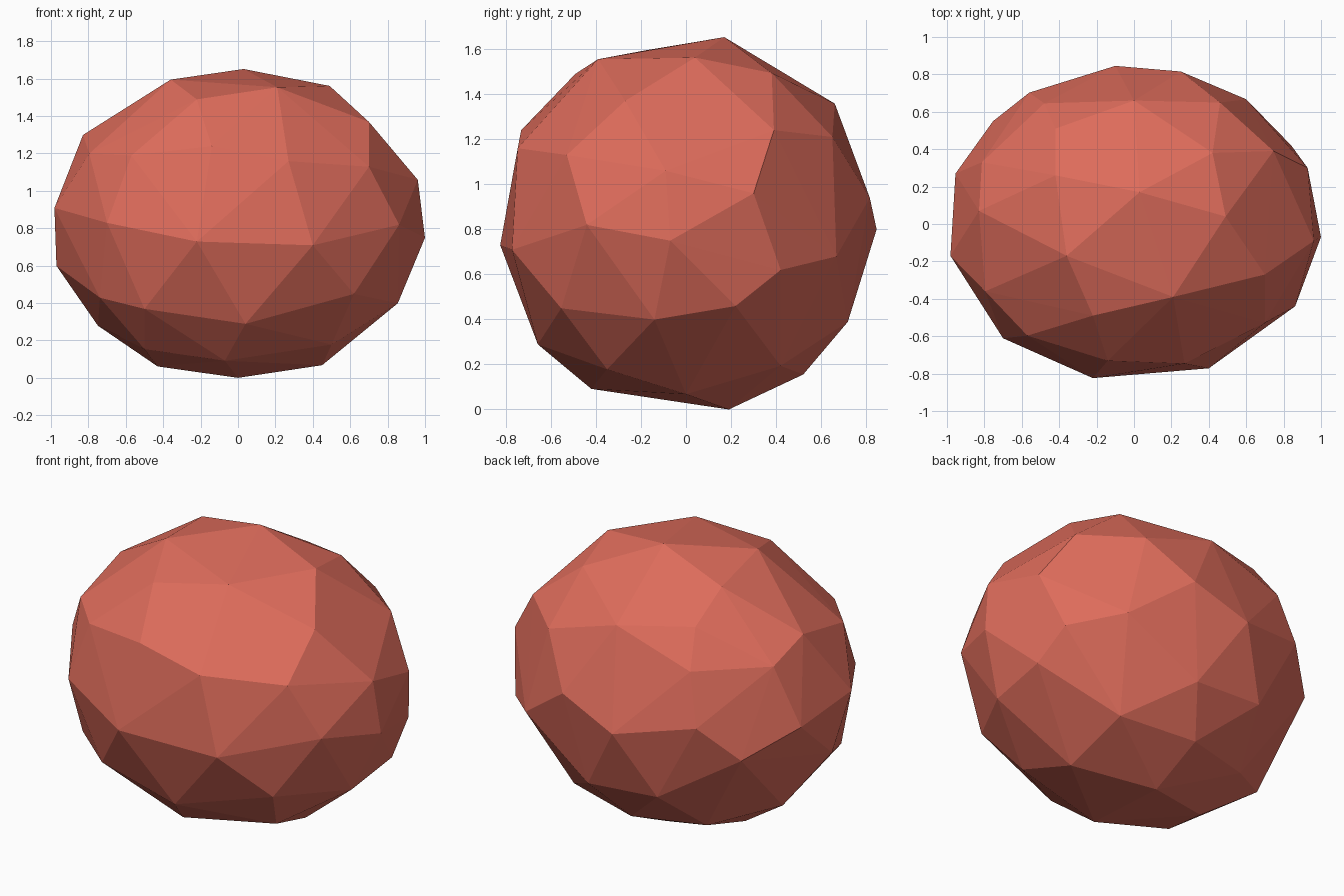
import bpy
import bmesh
from math import sqrt
from mathutils import Vector

default_cube = bpy.data.objects.get("Cube")
if default_cube:
    bpy.data.objects.remove(default_cube, do_unlink=True)

RADII = Vector((1.007, .85, .845))
CENTRE = Vector((0, 0, .825))
X, Y, Z = range(3)


def make_material(name, colour):
    material = bpy.data.materials.new(name)
    material.use_nodes = True
    material.diffuse_color = colour
    shader = next(n for n in material.node_tree.nodes if n.type == "BSDF_PRINCIPLED")
    shader.inputs["Base Color"].default_value = colour
    shader.inputs["Roughness"].default_value = .8
    return material


def project_corners(axis, sign, pairs):
    """Push flat corner positions along one axis onto the rounded boulder form."""
    first, second = [a for a in (X, Y, Z) if a != axis]
    corners = []
    for pair in pairs:
        offset = Vector()
        offset[first] = pair[0] - CENTRE[first]
        offset[second] = pair[1] - CENTRE[second]
        spread = (offset[first] / RADII[first]) ** 2 + (offset[second] / RADII[second]) ** 2
        offset[axis] = sign * RADII[axis] * sqrt(max(0, 1 - spread))
        corners.append(CENTRE + offset)
    return corners


# Irregular corners of the chipped facets, one group per side
top = [(.03, .17), (-.36, -.17), (.49, .04), (.21, -.39), (-.22, -.49),
       (.42, .38), (-.42, .26), (-.42, .51), (0, .66), (.7, -.27)]
front = [(.27, 1.16), (-.14, 1.24), (-.57, 1.19), (.4, .71), (-.22, .73),
         (-.7, .83), (.62, .45), (-.5, .37), (.04, .29), (.7, 1.13)]
left = [(-.09, 1.06), (-.07, .75), (.3, .96), (.39, 1.24),
        (-.44, .82), (-.14, .4), (.22, .46), (.42, .62)]
right = [(-.17, .91), (-.36, 1.2), (.07, 1.3), (.27, .85), (.33, 1.2),
         (0, .6), (-.42, .43), (.15, .28), (.55, .7)]
back = [(.46, 1.21), (.6, .68), (.25, .94), (-.1, .8),
        (-.56, .9), (-.48, 1.2), (.15, .39), (-.3, .42)]
bottom = [(0, .19), (-.43, .05), (.45, 0), (-.07, -.42),
          (-.5, -.3), (0, .52), (.5, -.35), (.45, .42), (-.42, .4)]

sides = [(Z, 1, top), (Y, -1, front), (X, 1, left),
         (X, -1, right), (Y, 1, back), (Z, -1, bottom)]

# Wrap the corners in flat facets
bm = bmesh.new()
for side in sides:
    for corner in project_corners(*side):
        bm.verts.new(corner)
hull = bmesh.ops.convex_hull(bm, input=bm.verts[:])
loose = {g for g in hull["geom_interior"] + hull["geom_unused"]
         if isinstance(g, bmesh.types.BMVert)}
bmesh.ops.delete(bm, geom=list(loose), context="VERTS")
bmesh.ops.recalc_face_normals(bm, faces=bm.faces[:])

# Rest the boulder on the ground
lowest = min(v.co.z for v in bm.verts)
bmesh.ops.translate(bm, verts=bm.verts[:], vec=(0, 0, -lowest))

mesh = bpy.data.meshes.new("boulder")
bm.to_mesh(mesh)
bm.free()
mesh.materials.append(make_material("coral red", (.73, .15, .105, 1)))
boulder = bpy.data.objects.new("boulder", mesh)
bpy.context.collection.objects.link(boulder)
